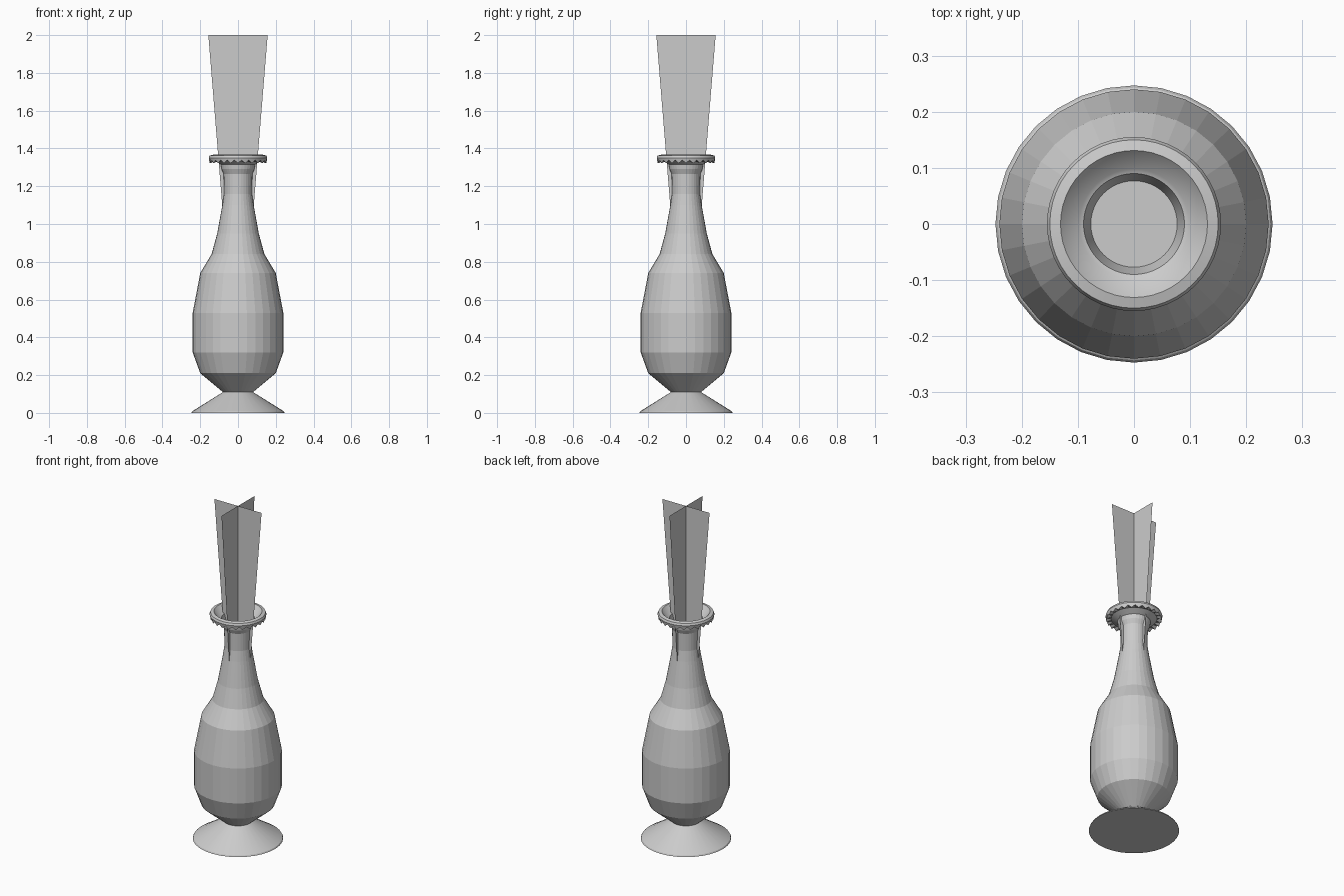
import bpy, bmesh, math

old = bpy.data.objects.get("Cube")
if old:
    bpy.data.objects.remove(old, do_unlink=True)

grey = bpy.data.materials.new("plain grey")
grey.use_nodes = True
color = (0.6, 0.6, 0.6, 1)
grey.diffuse_color = color
grey.node_tree.nodes["Principled BSDF"].inputs["Base Color"].default_value = color


def finish(name, bm, smooth=0):
    mesh = bpy.data.meshes.new(name)
    bm.to_mesh(mesh)
    bm.free()
    mesh.materials.append(grey)
    ob = bpy.data.objects.new(name, mesh)
    bpy.context.collection.objects.link(ob)
    if smooth:
        bpy.ops.object.select_all(action="DESELECT")
        ob.select_set(True)
        bpy.context.view_layer.objects.active = ob
        bpy.ops.object.shade_smooth_by_angle(angle=math.radians(smooth))
    return ob


def lathe(name, profile, sides, cap_start=False, cap_end=False, wave=None, smooth=0):
    """Revolve (radius, z) points, listed so that faces point outward."""
    bm = bmesh.new()
    rings = []
    for k, (r, z) in enumerate(profile):
        ring = []
        for i in range(sides):
            a = math.tau * i / sides
            dz = wave[1] if wave and k == wave[0] and i % 2 else 0
            ring.append(bm.verts.new((r * math.cos(a), r * math.sin(a), z + dz)))
        rings.append(ring)
    for low, high in zip(rings, rings[1:]):
        for i in range(sides):
            j = (i + 1) % sides
            bm.faces.new((low[i], low[j], high[j], high[i]))
    if cap_start:
        bm.faces.new(rings[0][::-1])
    if cap_end:
        bm.faces.new(rings[-1])
    return finish(name, bm, smooth)


# Flared foot
lathe("foot", [(0.247, 0), (0.243, 0.008), (0.08, 0.11)], 32, cap_start=True, smooth=20)

# Faceted bottle body and slim neck, closed just below the mouth
lathe("bottle", [(0.08, 0.11), (0.2, 0.21), (0.24, 0.32), (0.24, 0.53), (0.2, 0.74),
                 (0.14, 0.84), (0.11, 0.95), (0.083, 1.1), (0.074, 1.16), (0.076, 1.265),
                 (0.087, 1.29), (0.092, 1.325)], 32)

# Scalloped collar with a dished mouth and flat inner floor
lathe("collar", [(0.09, 1.315), (0.125, 1.335), (0.15, 1.322), (0.155, 1.35), (0.15, 1.362),
                 (0.131, 1.367), (0.098, 1.33), (0.09, 1.327), (0.077, 1.28)],
      48, cap_end=True, wave=(2, 0.016), smooth=30)

# Two crossed tapering blades standing in the neck
for name, axis in (("blade_across", 0), ("blade_deep", 1)):
    bm = bmesh.new()
    corners = []
    for w, z in ((-0.077, 1.02), (0.077, 1.02), (0.157, 2), (-0.157, 2)):
        corners.append(bm.verts.new((w, 0, z) if axis == 0 else (0, w, z)))
    bm.faces.new(corners)
    finish(name, bm)
